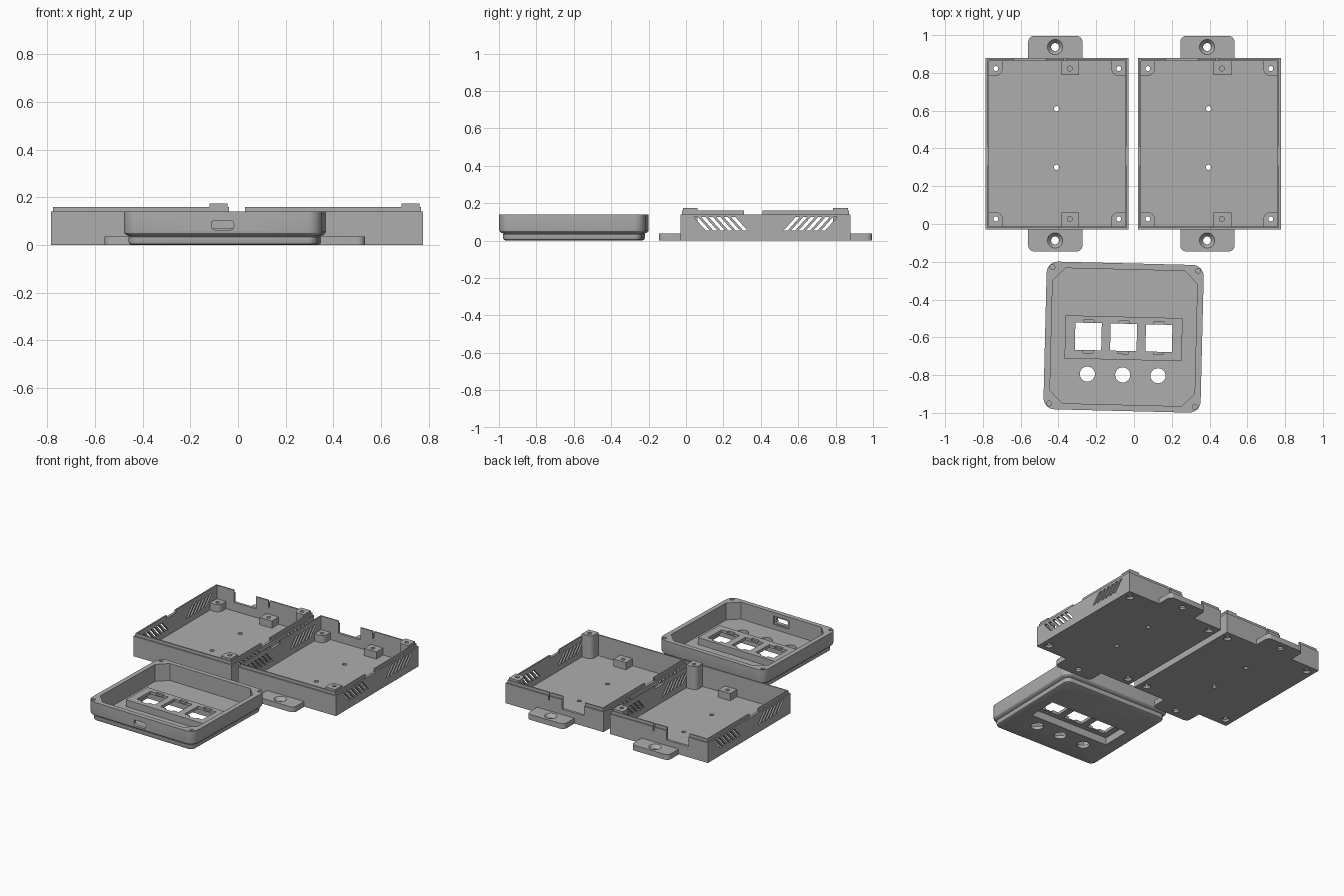
import bpy, bmesh, math
from mathutils import Vector

if "Cube" in bpy.data.objects:
    bpy.data.objects.remove(bpy.data.objects["Cube"])

grey = bpy.data.materials.new("plain grey")
grey.diffuse_color = (0.42, 0.42, 0.42, 1)
grey.use_nodes = True
grey.node_tree.nodes["Principled BSDF"].inputs["Base Color"].default_value = grey.diffuse_color


def rect(x0, y0, x1, y1, r=(0, 0, 0, 0), n=6):
    """Rectangle outline, corner radii from lower left counter-clockwise."""
    if not isinstance(r, tuple):
        r = (r,) * 4
    pts = []
    for i, (cx, cy, sx, sy) in enumerate(((x0, y0, 1, 1), (x1, y0, -1, 1),
                                          (x1, y1, -1, -1), (x0, y1, 1, -1))):
        if r[i] <= 0:
            pts.append((cx, cy))
            continue
        for k in range(n + 1):
            a = math.pi + i * math.pi / 2 + k / n * math.pi / 2
            pts.append((cx + sx * r[i] + r[i] * math.cos(a),
                        cy + sy * r[i] + r[i] * math.sin(a)))
    return pts


def circle(x, y, r, n=24):
    return [(x + r * math.cos(2 * math.pi * k / n), y + r * math.sin(2 * math.pi * k / n))
            for k in range(n)]


def loft(name, layers, axis="z"):
    """Closed solid through equal-length outlines [(outline, height), ...]."""
    put = {"z": lambda a, b, h: (a, b, h), "x": lambda a, b, h: (h, a, b),
           "y": lambda a, b, h: (a, h, b)}[axis]
    bm = bmesh.new()
    rings = [[bm.verts.new(put(a, b, h)) for a, b in o] for o, h in layers]
    for lo, hi in zip(rings, rings[1:]):
        for i in range(len(lo)):
            j = (i + 1) % len(lo)
            bm.faces.new((lo[i], lo[j], hi[j], hi[i]))
    bm.faces.new(rings[0][::-1])
    bm.faces.new(rings[-1])
    bmesh.ops.recalc_face_normals(bm, faces=bm.faces)
    me = bpy.data.meshes.new(name)
    bm.to_mesh(me)
    bm.free()
    me.materials.append(grey)
    ob = bpy.data.objects.new(name, me)
    bpy.context.collection.objects.link(ob)
    return ob


def prism(name, outline, h0, h1, axis="z"):
    return loft(name, [(outline, h0), (outline, h1)], axis)


def cut(ob, cutters):
    """Subtract the cutters, bake the result and remove the cutters."""
    for c in cutters:
        m = ob.modifiers.new("cut", "BOOLEAN")
        m.operation, m.solver, m.object = "DIFFERENCE", "EXACT", c
    bpy.context.view_layer.update()
    me = bpy.data.meshes.new_from_object(ob.evaluated_get(bpy.context.evaluated_depsgraph_get()))
    ob.modifiers.clear()
    ob.data = me
    for c in cutters:
        bpy.data.objects.remove(c)
    return ob


def hole(x, y, r, z0=-0.1, z1=0.3):
    return prism("cutter", circle(x, y, r), z0, z1)


def cone(x, y, r0, z0, r1, z1):
    return loft("cutter", [(circle(x, y, r0), z0), (circle(x, y, r1), z1)])


def box(x0, y0, z0, x1, y1, z1):
    return prism("cutter", rect(x0, y0, x1, y1), z0, z1)


# ---- open case, modelled with its left wall at x = 0 ----
W, Y0, Y1, T, FLOOR = 0.757, -0.03, 0.88, 0.018, 0.015
MID = (Y0 + Y1) / 2
full, lip = rect(0, Y0, W, Y1), rect(0.009, Y0 + 0.009, W - 0.009, Y1 - 0.009)
case = [loft("case_shell", [(full, 0), (full, 0.14), (lip, 0.14), (lip, 0.16)])]
corners = [(x, y) for x in (0.053, W - 0.053) for y in (0.027, 0.823)]

cutters = [box(T, Y0 + T, FLOOR, W - T, Y1 - T, 0.3),        # cavity
           box(-0.1, 0.31, 0.139, W + 0.1, 0.41, 0.3),       # lip gap
           box(0.15, Y1 - 0.03, 0.075, 0.32, Y1 + 0.05, 0.3),  # back notch
           box(0.415, Y1 - 0.03, 0.11, 0.425, Y1 + 0.05, 0.3)]  # back slit
cutters += [hole(0.375, y, 0.014) for y in (0.30, 0.61)]
for x, y in corners:
    cutters.append(cone(x, y, 0.028, -0.002, 0.013, 0.02))
# slanted vents, mirrored front to back
for i in range(6):
    a = 0.042 + 0.04 * i
    slot = [(a, 0.125), (a + 0.022, 0.125), (a + 0.087, 0.053), (a + 0.065, 0.053)]
    for pts in (slot, [(2 * MID - y, z) for y, z in slot]):
        cutters.append(prism("cutter", pts, -0.1, W + 0.1, "x"))
cut(case[0], cutters)

# corner posts: low on the left, tall on the right, inner corner rounded
for x, y in corners:
    left, front = x < 0.3, y < 0.4
    xa, xb = (T - 0.004, 0.09) if left else (W - 0.092, W - T + 0.002)
    ya, yb = (Y0 + T - 0.004, 0.062) if front else (0.786, Y1 - T + 0.004)
    inner = {(1, 1): 2, (0, 1): 3, (0, 0): 0, (1, 0): 1}[(int(left), int(front))]
    radii = tuple(0.035 if k == inner else 0 for k in range(4))
    post = prism("low_post" if left else "tall_post", rect(xa, ya, xb, yb, radii),
                 FLOOR - 0.002, 0.065 if left else 0.175)
    case.append(cut(post, [hole(x, y, 0.013)]))

# middle bosses and mounting tabs on both ends
for front in (True, False):
    flip = (lambda y: y) if front else (lambda y: 2 * MID - y)
    ya, yb = sorted((flip(Y0 + T - 0.004), flip(0.062)))
    boss = prism("middle_boss", rect(0.4, ya, 0.495, yb), FLOOR - 0.002, 0.065)
    case.append(cut(boss, [hole(0.445, flip(0.027), 0.013, 0.03)]))
    ya, yb = sorted((flip(-0.145), flip(Y0 + 0.01)))
    radii = (0.03, 0.03, 0, 0) if front else (0, 0, 0.03, 0.03)
    tab = prism("mounting_tab", rect(0.225, ya, 0.512, yb, radii), 0, 0.037)
    y = flip(-0.087)
    case.append(cut(tab, [hole(0.367, y, 0.021), cone(0.367, y, 0.021, 0.012, 0.042, 0.039)]))

# second case beside the first
for ob in case:
    twin = ob.copy()
    twin.name = "second_" + ob.name.split(".")[0]
    bpy.context.collection.objects.link(twin)
    twin.location.x = 0.02
    ob.location.x = -0.785

# ---- front cover, modelled about its own centre ----
HX, HY = 0.416, 0.391


def inset(d, r=0.06, n=8):
    return rect(-HX + d, -HY + d, HX - d, HY - d, max(r - d, 0.01), n)


cover = loft("cover_shell", [(inset(d), z) for d, z in (
    (0.034, 0), (0.024, 0.005), (0.02, 0.014), (0.02, 0.033), (0.026, 0.037), (0.018, 0.039),
    (0.008, 0.044), (0.002, 0.05), (0, 0.058), (0, 0.14))])
pocket = rect(-0.3, -0.11, 0.3, 0.098)
cutters = [prism("cutter", inset(0.033, 0.1, 1), 0.022, 0.3),
           prism("cutter", pocket, -0.1, 0.1),
           prism("cutter", rect(-0.047, 0.064, 0.047, 0.104, 0.015), -0.5, -0.3, "y"),
           box(-0.06, -0.367, 0.055, 0.06, -0.3, 0.115)]
cutters += [hole(x, -0.2, 0.04) for x in (-0.187, 0, 0.187)]
cutters += [hole(sx * 0.386, sy * 0.361, 0.013, 0.06) for sx in (-1, 1) for sy in (-1, 1)]
cut(cover, cutters)

# raised block with three square windows and clip notches
block = prism("window_block", rect(-0.31, -0.12, 0.31, 0.108), 0.016, 0.07)
cutters = [prism("cutter", pocket, -0.1, 0.05)]
for x in (-0.187, 0, 0.187):
    cutters.append(box(x - 0.07, -0.073, -0.1, x + 0.07, 0.071, 0.2))
    cutters.append(box(x - 0.027, -0.088, 0.058, x + 0.027, 0.086, 0.2))
cut(block, cutters)
for ob in (cover, block):
    ob.location = Vector((-0.055, -0.599, 0))
    ob.rotation_euler.z = math.radians(-1.4)

# sharp edges stay crisp on the rounded parts
bpy.ops.object.select_all(action="SELECT")
bpy.context.view_layer.objects.active = cover
bpy.ops.object.shade_smooth_by_angle(angle=math.radians(30))
